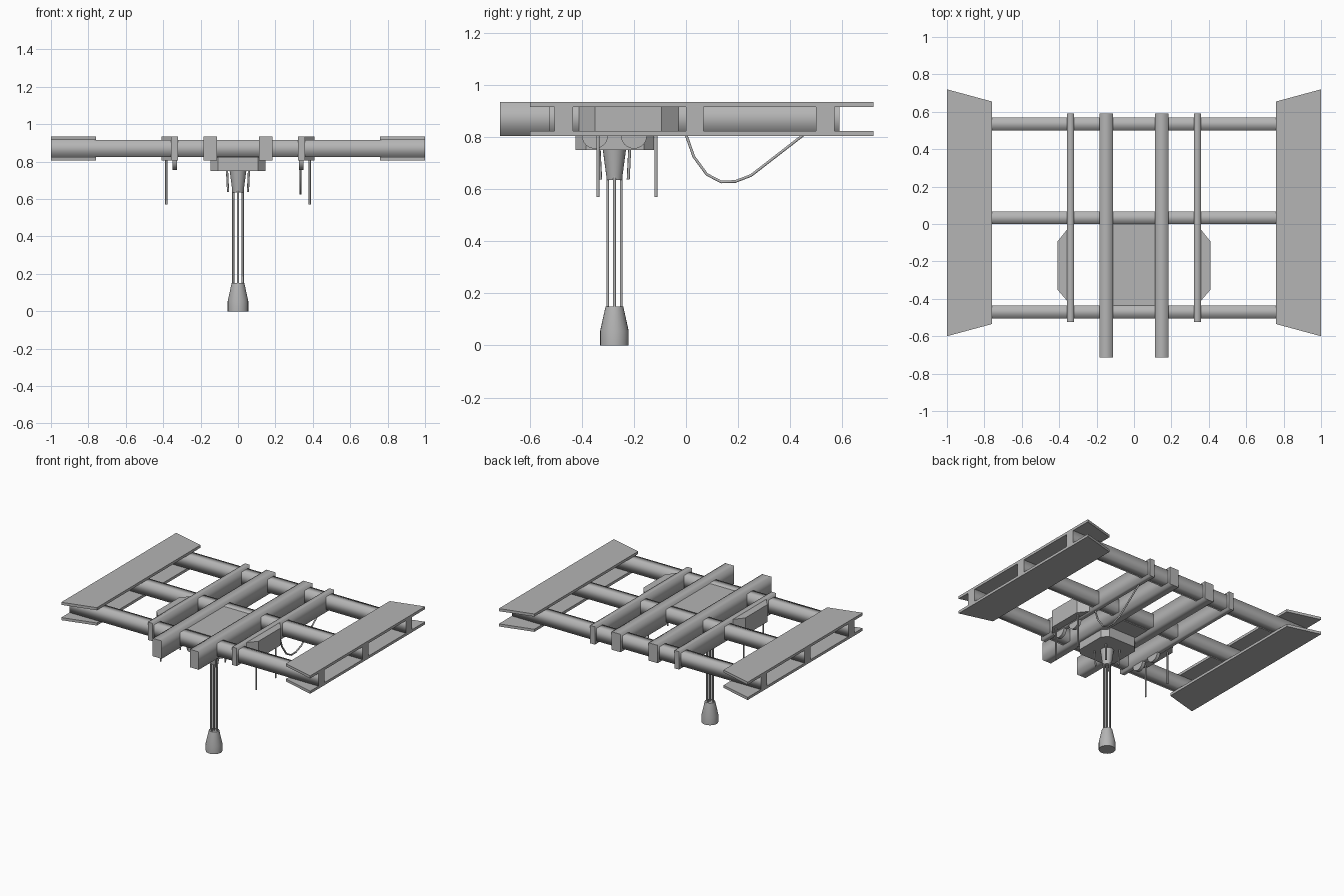
import bpy, bmesh, math
from mathutils import Vector

old = bpy.data.objects.get("Cube")
if old:
    bpy.data.objects.remove(old, do_unlink=True)

grey = bpy.data.materials.new("plain grey")
grey.use_nodes = True
COLOUR = (0.46, 0.46, 0.46, 1)
grey.diffuse_color = COLOUR
grey.node_tree.nodes["Principled BSDF"].inputs["Base Color"].default_value = COLOUR


def finish(name, bm):
    bmesh.ops.recalc_face_normals(bm, faces=bm.faces)
    me = bpy.data.meshes.new(name)
    bm.to_mesh(me)
    bm.free()
    me.materials.append(grey)
    ob = bpy.data.objects.new(name, me)
    bpy.context.collection.objects.link(ob)
    return ob


def box(name, x, y, z, soft_axis=None):
    """Box from (min, max) pairs; soft_axis rounds the shading around that axis."""
    bm = bmesh.new()
    bmesh.ops.create_cube(bm, size=1)
    for v in bm.verts:
        v.co = [r[0] if c < 0 else r[1] for c, r in zip(v.co, (x, y, z))]
    if soft_axis is not None:
        for f in bm.faces:
            f.smooth = True
        for e in bm.edges:
            d = e.verts[0].co - e.verts[1].co
            e.smooth = abs(d[soft_axis]) > 1e-6
    return finish(name, bm)


def prism(name, outline, z0, z1):
    """Extrude an xy outline from z0 to z1."""
    bm = bmesh.new()
    face = bm.faces.new([bm.verts.new((x, y, z0)) for x, y in outline])
    top = bmesh.ops.extrude_face_region(bm, geom=[face])["geom"]
    for v in top:
        if isinstance(v, bmesh.types.BMVert):
            v.co.z = z1
    return finish(name, bm)


def lathe(name, x, y, profile, sides=24):
    """Closed solid of revolution from (radius, z) points, bottom to top."""
    bm = bmesh.new()
    rings = [[bm.verts.new((x + r * math.cos(a), y + r * math.sin(a), z))
              for a in (2 * math.pi * i / sides for i in range(sides))]
             for r, z in profile]
    for lo, hi in zip(rings, rings[1:]):
        for i in range(sides):
            j = (i + 1) % sides
            bm.faces.new((lo[i], lo[j], hi[j], hi[i])).smooth = True
    for ring in (rings[0], rings[-1]):
        cap = bm.faces.new(ring)
        for e in cap.edges:
            e.smooth = False
    return finish(name, bm)


def rod(name, points, radius):
    """Thin round bar along a polyline."""
    cu = bpy.data.curves.new(name, "CURVE")
    cu.dimensions = "3D"
    cu.bevel_depth = radius
    cu.bevel_resolution = 1
    cu.use_fill_caps = True
    sp = cu.splines.new("POLY")
    sp.points.add(len(points) - 1)
    for p, co in zip(sp.points, points):
        p.co = (*co, 1)
    cu.materials.append(grey)
    ob = bpy.data.objects.new(name, cu)
    bpy.context.collection.objects.link(ob)
    return ob


def pair(s, a, b):
    return tuple(sorted((s * a, s * b)))


LOW, HIGH = 0.805, 0.935
POST_Y = -0.275

# Three cross beams running the full width
for name, y0, y1 in (("front", -0.505, -0.435), ("middle", 0.0, 0.067), ("rear", 0.5, 0.57)):
    box(f"{name}_cross_beam", (-1, 1), (y0, y1), (0.824, 0.916), soft_axis=0)

for s, side in ((1, "left"), (-1, "right")):
    # Wide tapered plates above and below the beam ends
    outline = [(s, -0.6), (s, 0.72), (s * 0.76, 0.655), (s * 0.76, -0.535)]
    prism(f"{side}_upper_plate", outline, 0.916, HIGH)
    prism(f"{side}_lower_plate", outline, LOW, 0.824)

    # Lengthwise rails
    box(f"{side}_main_rail", pair(s, 0.113, 0.185), (-0.715, 0.59), (LOW, HIGH), soft_axis=1)
    box(f"{side}_outer_rail", pair(s, 0.32, 0.357), (-0.525, 0.59), (LOW, HIGH), soft_axis=1)

    # Chamfered side housing with two hanging pins
    prism(f"{side}_housing", [(s * 0.35, -0.02), (s * 0.41, -0.095),
                              (s * 0.41, -0.35), (s * 0.35, -0.42)], LOW + 0.002, HIGH - 0.002)
    for y in (-0.338, -0.115):
        rod(f"{side}_hanging_pin", [(s * 0.384, y, 0.57), (s * 0.384, y, 0.82)], 0.006)

    # Half-sunk round pulleys under the outer rail
    for y in (-0.35, -0.2):
        wheel = lathe(f"{side}_pulley", 0, 0, [(0.05, -0.012), (0.05, 0.012)])
        wheel.rotation_euler = (0, math.pi / 2, 0)
        wheel.location = (s * 0.337, y, LOW + 0.001)

# Sagging cable below the left outer rail
SAG = [(0, 0.81), (0.03, 0.725), (0.08, 0.657), (0.135, 0.628),
       (0.19, 0.63), (0.25, 0.653), (0.45, 0.808)]
rod("sagging_cable", [(0.334, y, z) for y, z in SAG], 0.006)

# Centre deck and chamfered mounting block
box("centre_deck", (-0.115, 0.115), (-0.437, 0.002), (0.822, 0.913))
cx, y0, y1, c = 0.146, -0.424, -0.122, 0.04
prism("mounting_block", [(cx, y0 + c), (cx, y1 - c), (cx - c, y1), (c - cx, y1),
                         (-cx, y1 - c), (-cx, y0 + c), (c - cx, y0), (cx - c, y0)], 0.75, 0.823)

# Socket, braces, rods and weighted foot
lathe("socket", 0, POST_Y, [(0.029, 0.635), (0.045, 0.755)])
for i in range(4):
    a = math.pi / 2 * i
    d = Vector((math.cos(a), math.sin(a)))
    e = Vector((math.cos(a + math.pi / 4), math.sin(a + math.pi / 4)))
    rod("drop_rod", [(d.x * 0.026, POST_Y + d.y * 0.026, z) for z in (0.14, 0.65)], 0.006)
    rod("brace", [(e.x * 0.075, POST_Y + e.y * 0.075, 0.638),
                  (e.x * 0.083, POST_Y + e.y * 0.083, 0.755)], 0.006)
rod("centre_rod", [(0, POST_Y, 0.14), (0, POST_Y, 0.65)], 0.006)
lathe("foot", 0, POST_Y, [(0.055, 0), (0.055, 0.055), (0.034, 0.15)])
